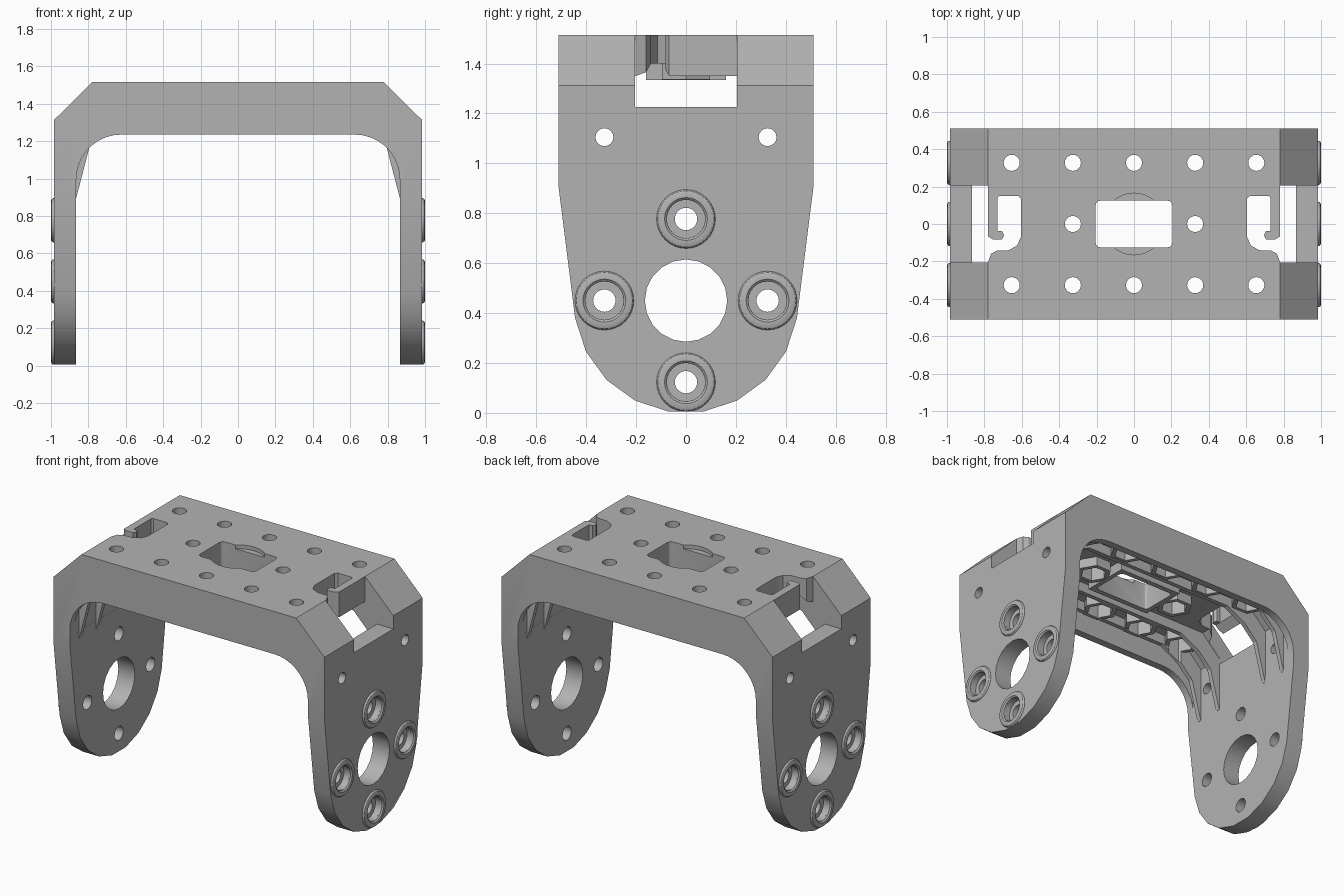
import bpy, bmesh, math
from mathutils import Vector

cube = bpy.data.objects.get("Cube")
if cube:
    bpy.data.objects.remove(cube)

grey = bpy.data.materials.new("plain grey")
grey.use_nodes = True
grey.diffuse_color = (0.45, 0.45, 0.45, 1)
grey.node_tree.nodes["Principled BSDF"].inputs["Base Color"].default_value = grey.diffuse_color


def prism(name, pts, axis, a, b):
    """Extrude a flat outline along one axis from a to b."""
    place = {"x": lambda p, t: (t, p[0], p[1]),
             "y": lambda p, t: (p[0], t, p[1]),
             "z": lambda p, t: (p[0], p[1], t)}[axis]
    bm = bmesh.new()
    low = [bm.verts.new(place(p, a)) for p in pts]
    high = [bm.verts.new(place(p, b)) for p in pts]
    bm.faces.new(low)
    bm.faces.new(high)
    for i in range(len(pts)):
        j = (i + 1) % len(pts)
        bm.faces.new((low[i], low[j], high[j], high[i]))
    bmesh.ops.recalc_face_normals(bm, faces=bm.faces)
    mesh = bpy.data.meshes.new(name)
    bm.to_mesh(mesh)
    bm.free()
    mesh.materials.append(grey)
    obj = bpy.data.objects.new(name, mesh)
    bpy.context.collection.objects.link(obj)
    return obj


def ring(u, v, r, n, turn=0.0):
    return [(u + r * math.cos(turn + 2 * math.pi * i / n),
             v + r * math.sin(turn + 2 * math.pi * i / n)) for i in range(n)]


def rect(u0, u1, v0, v1):
    return [(u0, v0), (u1, v0), (u1, v1), (u0, v1)]


def mirrored(half):
    """Complete a right-hand half outline with its left-hand copy."""
    return half + [(-u, v) for u, v in reversed(half)]


def combine(target, tool, operation):
    mod = target.modifiers.new("shape", "BOOLEAN")
    mod.object, mod.operation, mod.solver = tool, operation, "EXACT"
    bpy.context.view_layer.objects.active = target
    bpy.ops.object.modifier_apply(modifier=mod.name)
    bpy.data.objects.remove(tool)


def cut(pts, axis, a, b):
    combine(bracket, prism("cutter", pts, axis, a, b), "DIFFERENCE")


def add(pts, axis, a, b):
    combine(bracket, prism("addition", pts, axis, a, b), "UNION")


# Arch with chamfered shoulders and filleted inner corners
WALL, SIDE, TOP = 0.865, 0.985, 1.515
fillet = [(0.625 + 0.24 * math.cos(math.radians(t)), 0.995 + 0.24 * math.sin(math.radians(t)))
          for t in range(90, -1, -10)]
arch = mirrored(fillet + [(WALL, -0.1), (SIDE, -0.1), (SIDE, 1.312), (0.78, TOP)])
bracket = prism("bracket", arch, "y", -0.51, 0.51)

# Tapered legs with rounded feet
foot = [(0.45 * math.sin(math.radians(t)), 0.45 - 0.45 * math.cos(math.radians(t)))
        for t in range(9, 91, 18)]
combine(bracket, prism("side_outline", mirrored(foot + [(0.51, 0.9), (0.51, 1.6)]),
                       "x", -1.2, 1.2), "INTERSECT")

# Hollow underside
cut(mirrored([(0.866, 0.95), (0.866, 1.265), (0.73, 1.40)]), "y", -0.46, 0.46)

# Long ribs running into pointed corner gussets
rib = mirrored([(0.56, 1.335), (0.70, 1.262), (0.795, 1.165), (0.864, 0.9),
                (0.9, 0.88), (0.9, 1.3), (0.76, 1.44)])
for y in (0.207, 0.385):
    for s in (-1, 1):
        a, b = sorted((s * y, s * (y + 0.03)))
        add(rib, "y", a, b)

# Frame under the middle opening
add(rect(-0.235, 0.235, -0.16, 0.16), "z", 1.335, 1.43)

# Hexagonal nut holders below the mounting holes
spots = [(x * 0.327, y * 0.327) for x in range(-2, 3) for y in (-1, 1)]
spots += [(-0.327, 0), (0.327, 0)]
for x, y in spots:
    add(ring(x, y, 0.112, 6), "z", 1.337, 1.42)
for x, y in spots:
    cut(ring(x, y, 0.082, 6), "z", 1.2, 1.43)
    cut(ring(x, y, 0.043, 20), "z", 1.3, 1.6)

# Middle opening with a shallow round recess
cut(ring(0, 0, 0.165, 32), "z", 1.49, 1.6)
opening = []
for sx, sy, start in ((1, 1, 0), (-1, 1, 90), (-1, -1, 180), (1, -1, 270)):
    for t in (0, 30, 60, 90):
        ang = math.radians(start + t)
        opening.append((sx * 0.18 + 0.025 * math.cos(ang), sy * 0.1 + 0.025 * math.sin(ang)))
cut(opening, "z", 1.2, 1.6)

# Shoulder windows and hooked cable slots
slot = [(0.62, 0.15), (0.72, 0.15), (0.73, 0.14), (0.73, -0.038), (0.705, -0.038),
        (0.695, -0.06), (0.705, -0.082), (0.755, -0.082), (0.775, -0.07), (0.81, -0.05),
        (0.81, -0.2), (0.779, -0.2), (0.765, -0.16), (0.735, -0.143), (0.67, -0.14),
        (0.625, -0.115), (0.605, -0.07), (0.605, 0.135)]
for s in (-1, 1):
    a, b = sorted((s * 0.78, s * 1.1))
    cut(rect(a, b, -0.205, 0.205), "z", 1.225, 1.6)
    cut([(s * x, y) for x, y in slot], "z", 1.25, 1.6)

# Leg holes, through both legs
cut(ring(0, 0.45, 0.165, 20), "x", -1.2, 1.2)
pivots = [(0, 0.777), (0, 0.123), (-0.327, 0.45), (0.327, 0.45)]
for y, z in pivots:
    cut(ring(y, z, 0.045, 20), "x", -1.2, 1.2)
    for s in (-1, 1):
        a, b = sorted((s * 0.945, s * 1.1))
        cut(ring(y, z, 0.077, 24), "x", a, b)
for y in (-0.327, 0.327):
    cut(ring(y, 1.105, 0.036, 16), "x", -1.2, 1.2)


def lathe_collar(name, s, y, z):
    """Rounded raised ring around a leg screw hole."""
    section = [(0.118, 0.975), (0.118, 0.988), (0.113, 0.996), (0.104, 1.0),
               (0.086, 1.0), (0.077, 0.992), (0.077, 0.975)]
    bm = bmesh.new()
    loops = [[bm.verts.new((s * x, u, v)) for u, v in ring(y, z, r, 32)] for r, x in section]
    for k, loop in enumerate(loops):
        nxt = loops[(k + 1) % len(loops)]
        for i in range(32):
            j = (i + 1) % 32
            bm.faces.new((loop[i], loop[j], nxt[j], nxt[i]))
    bmesh.ops.recalc_face_normals(bm, faces=bm.faces)
    mesh = bpy.data.meshes.new(name)
    bm.to_mesh(mesh)
    bm.free()
    mesh.materials.append(grey)
    obj = bpy.data.objects.new(name, mesh)
    bpy.context.collection.objects.link(obj)
    return obj


# Raised screw collars on both outer faces
parts = [bracket]
for s, label in ((1, "left"), (-1, "right")):
    for (y, z), place in zip(pivots, ("upper", "lower", "front", "back")):
        parts.append(lathe_collar(f"{label}_{place}_screw_collar", s, y, z))

# Smooth round holes, keep hard edges
bpy.ops.object.select_all(action="DESELECT")
for obj in parts:
    obj.select_set(True)
bpy.context.view_layer.objects.active = bracket
bpy.ops.object.shade_smooth_by_angle(angle=math.radians(25))
